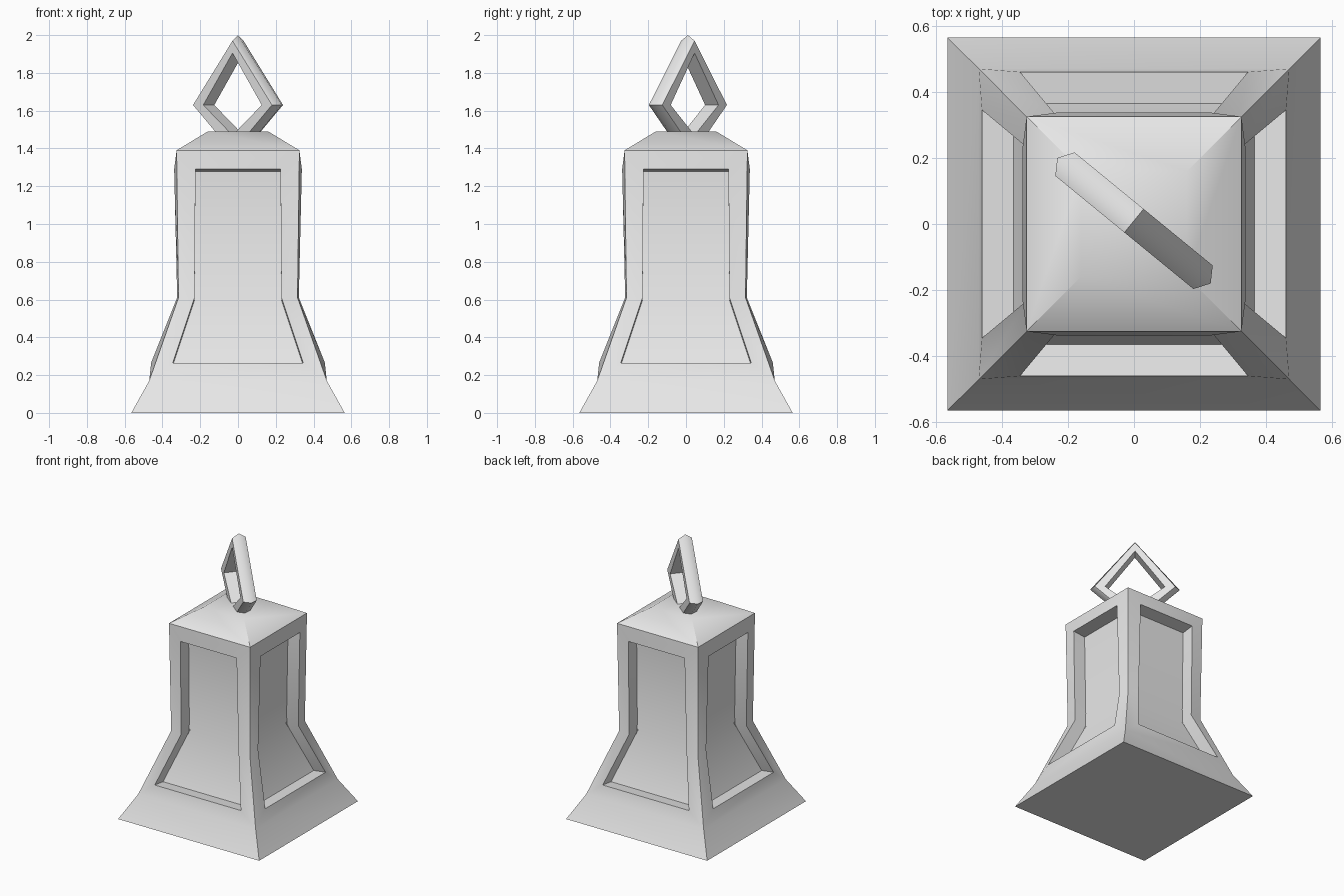
import bpy, bmesh, math
from mathutils import Matrix, Vector

cube = bpy.data.objects.get("Cube")
if cube:
    bpy.data.objects.remove(cube, do_unlink=True)

metal = bpy.data.materials.new("plain grey")
metal.use_nodes = True
grey = (0.8, 0.8, 0.8, 1)
metal.diffuse_color = grey
metal.node_tree.nodes["Principled BSDF"].inputs["Base Color"].default_value = grey


def finish(name, bm, angle):
    bmesh.ops.remove_doubles(bm, verts=bm.verts, dist=0.0005)
    bmesh.ops.recalc_face_normals(bm, faces=bm.faces)
    mesh = bpy.data.meshes.new(name)
    bm.to_mesh(mesh)
    bm.free()
    mesh.materials.append(metal)
    obj = bpy.data.objects.new(name, mesh)
    bpy.context.collection.objects.link(obj)
    bpy.ops.object.select_all(action='DESELECT')
    obj.select_set(True)
    bpy.context.view_layer.objects.active = obj
    bpy.ops.object.shade_smooth_by_angle(angle=math.radians(angle))
    return obj


def strip(bm, a, b, closed=False):
    """Quads between two equally long lists of vertices."""
    n = len(a)
    for i in range(n if closed else n - 1):
        j = (i + 1) % n
        bm.faces.new((a[i], a[j], b[j], b[i]))


# Bell body: one side, repeated around z
corner = [(0.565, 0), (0.47, 0.17), (0.315, 0.61), (0.325, 1.39), (0.16, 1.49)]
rim = [(0.345, 0.46, 0.265), (0.23, 0.322, 0.61), (0.225, 0.338, 1.29)]
sink = Vector((0, 0.095, -0.012))

bm = bmesh.new()
for k in range(4):
    turn = Matrix.Rotation(k * math.pi / 2, 3, 'Z')

    def side(points):
        return [bm.verts.new(turn @ Vector(p)) for p in points]

    left = side([(w, -w, z) for w, z in corner])
    right = side([(-w, -w, z) for w, z in corner])
    # Skirt and roof
    strip(bm, left[:2], right[:2])
    strip(bm, left[3:], right[3:])
    # Frame around the panel
    loop = [Vector((x, -y, z)) for x, y, z in rim]
    loop += [Vector((-p.x, p.y, p.z)) for p in reversed(loop)]
    edge = side(loop)
    strip(bm, left[1:4] + right[3:0:-1], edge, True)
    # Recess walls and sunken panel
    floor = side([p + sink for p in loop])
    strip(bm, edge, floor, True)
    strip(bm, floor[:3], floor[:2:-1])

# Underside and flat top
for w, z in (corner[0], corner[-1]):
    bm.faces.new([bm.verts.new((x * w, y * w, z))
                  for x, y in ((-1, -1), (1, -1), (1, 1), (-1, 1))])
finish("bell_body", bm, 32)

# Hanging loop: five-sided bar around a diamond
# reach sideways, top height, bottom height, offset across the bar
section = [(0.20, 1.905, 1.47, -0.046), (0.27, 1.97, 1.38, -0.046),
           (0.30, 2.00, 1.35, 0), (0.27, 1.97, 1.38, 0.046),
           (0.20, 1.905, 1.47, 0.046)]
bm = bmesh.new()
rings = []
for s, pick in ((0, 1), (1, 0), (0, 2), (-1, 0)):
    rings.append([bm.verts.new((s * p[0], p[3], p[pick] if pick else 1.63))
                  for p in section])
for i in range(4):
    strip(bm, rings[i], rings[(i + 1) % 4], True)
ring = finish("hanging_loop", bm, 58)
ring.location = (0, 0.01, 0)
ring.rotation_euler.z = math.radians(-39.3)
